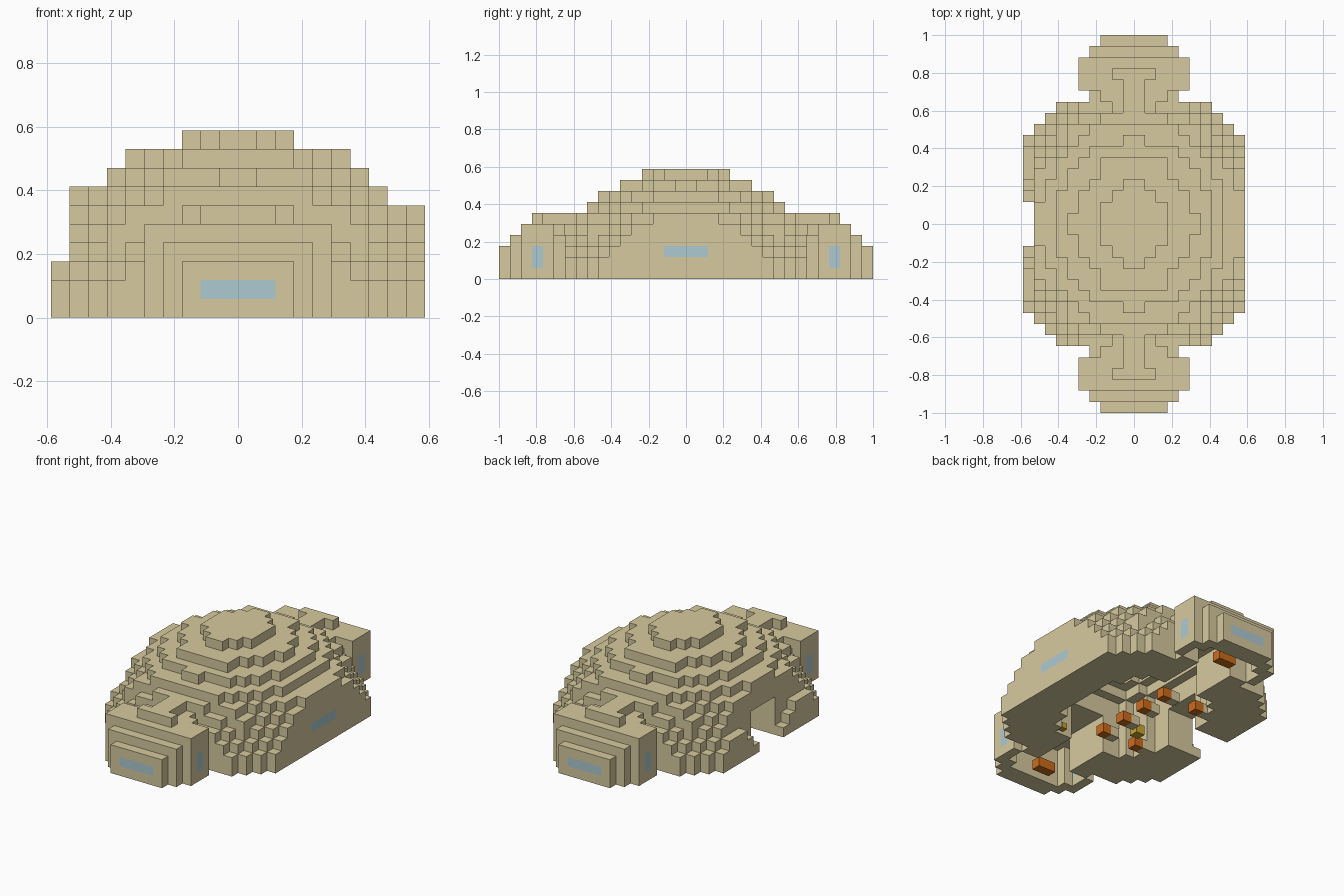
import bpy
import bmesh
from mathutils import Vector

if "Cube" in bpy.data.objects:
    bpy.data.objects.remove(bpy.data.objects["Cube"], do_unlink=True)

U = 1 / 17  # one block


def material(name, colour):
    mat = bpy.data.materials.new(name)
    mat.use_nodes = True
    mat.diffuse_color = (*colour, 1)
    bsdf = mat.node_tree.nodes["Principled BSDF"]
    bsdf.inputs["Base Color"].default_value = (*colour, 1)
    bsdf.inputs["Roughness"].default_value = 0.9
    return mat


sand = material("sandstone", (0.68, 0.59, 0.345))
glass = material("pale_blue_glass", (0.425, 0.59, 0.645))
orange = material("burnt_orange", (0.6, 0.15, 0.012))
yellow = material("lamp_yellow", (0.6, 0.38, 0.03))


def finish(name, bm, *mats):
    mesh = bpy.data.meshes.new(name)
    bm.to_mesh(mesh)
    bm.free()
    for mat in mats:
        mesh.materials.append(mat)
    obj = bpy.data.objects.new(name, mesh)
    bpy.context.collection.objects.link(obj)
    return obj


def box(name, centre, size, mat):
    """Box given in blocks."""
    bm = bmesh.new()
    bmesh.ops.create_cube(bm, size=1)
    bmesh.ops.scale(bm, vec=Vector(size) * U, verts=bm.verts)
    bmesh.ops.translate(bm, vec=Vector(centre) * U, verts=bm.verts)
    return finish(name, bm, mat)


def course(z, widths, start=0):
    """Blocks of one level: half widths for rows stepping away from the middle."""
    return {(x, y, z) for row, w in enumerate(widths, start)
            for y in (row, -row - 1) for x in range(-w, w)}


def block(xs, ys, zs):
    return {(x, y, z) for x in range(*xs) for y in range(*ys) for z in range(*zs)}


# Stepped dome, from the ground up
foot = [10] * 8 + [9, 8, 7]
dome = [
    foot,
    foot,
    [10] * 7 + [9, 8, 7, 6],
    [10] * 6 + [9, 8, 7, 6, 5],
    [10] * 5 + [9, 8, 7, 7, 5, 2],
    [10] * 3 + [9, 9, 8, 7, 6, 6, 3],
    [8] * 4 + [7, 7, 6, 5, 4],
    [7] * 3 + [6, 6, 5, 4, 1],
    [6, 5, 5, 4, 3, 3],
    [3, 3, 2, 1],
]
blocks = set()
for level, widths in enumerate(dome):
    blocks |= course(level, widths)

# Low rim on the entrance side, stepping down to the doorway
blocks -= block((-10, -9), (-11, 11), (3, 10))
blocks -= block((-10, -9), (-4, 4), (2, 3))
blocks -= block((-10, -9), (-3, 3), (1, 2))
blocks -= block((-10, -9), (-2, 2), (0, 1))
blocks |= block((-9, -7), (-2, 2), (4, 7))  # door canopy

# Porches at both ends
porch = [4, 5, 5, 5, 4, 3]
for level, rows in enumerate([6, 6, 6, 5, 4]):
    blocks |= course(level, porch[:rows], 11)
blocks -= course(4, [5], 11)
blocks |= course(4, [3], 11)
blocks |= course(5, [1, 1, 1, 1, 2], 9)

# Tall hollow hall with a stepped vault, passages and doorway
for level in range(6):
    blocks -= course(level, [6] * 4 + [5, 5, 4])
for level in range(4):
    blocks -= course(level, [2] * 5, 7)
    blocks -= course(level, [4, 4, 3], 12)
blocks -= course(6, [5] * 4 + [4, 4])
blocks -= course(7, [4] * 4 + [3])
blocks -= course(8, [3, 3, 2])
blocks -= block((-10, -5), (-2, 2), (0, 4))

# Window panes, flush with the walls
panes = block((9, 10), (-2, 2), (2, 3))
for y in (-17, 16):
    panes |= block((-2, 2), (y, y + 1), (1, 2))
for y in (-14, 13):
    for x in (-5, 4):
        panes |= block((x, x + 1), (y, y + 1), (1, 3))

# Skin the blocks with their exposed faces only
bm = bmesh.new()
corners = {}


def corner(p):
    if p not in corners:
        corners[p] = bm.verts.new(Vector(p) * U)
    return corners[p]


for cell in sorted(blocks):
    for axis in range(3):
        for side in (0, 1):
            beside = list(cell)
            beside[axis] += 2 * side - 1
            if tuple(beside) in blocks:
                continue
            a, b = (axis + 1) % 3, (axis + 2) % 3
            loop = []
            for i, j in ((0, 0), (1, 0), (1, 1), (0, 1)):
                p = list(cell)
                p[axis] += side
                p[a] += i
                p[b] += j
                loop.append(corner(tuple(p)))
            face = bm.faces.new(loop if side else loop[::-1])
            face.material_index = int(cell in panes)
finish("stepped_building", bm, sand, glass)

# Furniture standing on the ground, with stone stools beside the orange seats
for end, s in (("front", -1), ("back", 1)):
    box(end + "_porch_bench", (0, 13.5 * s, 0.5), (2, 1, 1), orange)
    for place, x, y in (("outer", 0, 4.5), ("inner", 0, 1.5), ("side", -4, 4.5)):
        box(f"{end}_{place}_seat", (x, y * s, 0.5), (1, 1, 1), orange)
        box(f"{end}_{place}_stool", (x - 1, y * s, 0.5), (1, 1, 1), sand)
box("hall_lamp", (-2.5, -2.5, 0.5), (1, 1, 1), yellow)
box("corner_lamp", (3.5, -6.5, 0.5), (0.6, 0.6, 0.6), yellow)
